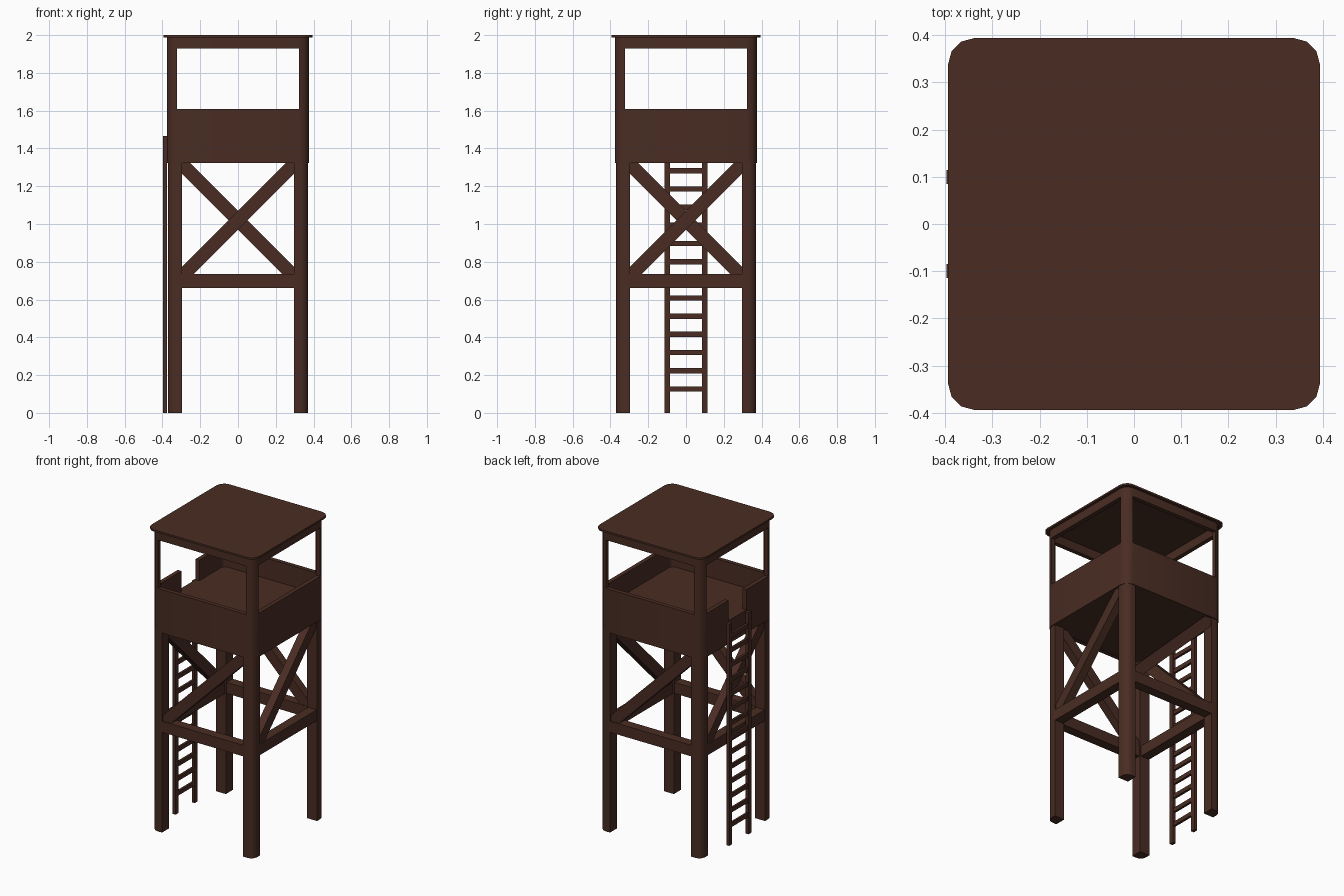
import bpy
import bmesh
from math import sin, cos, pi
from mathutils import Matrix, Vector

cube = bpy.data.objects.get("Cube")
if cube:
    bpy.data.objects.remove(cube, do_unlink=True)

# Single dark timber colour
BROWN = (0.067, 0.0255, 0.0165, 1)
wood = bpy.data.materials.new("dark brown wood")
wood.use_nodes = True
wood.diffuse_color = BROWN
wood.node_tree.nodes["Principled BSDF"].inputs["Base Color"].default_value = BROWN


def make(name, bm):
    bmesh.ops.recalc_face_normals(bm, faces=bm.faces)
    mesh = bpy.data.meshes.new(name)
    bm.to_mesh(mesh)
    bm.free()
    mesh.materials.append(wood)
    obj = bpy.data.objects.new(name, mesh)
    bpy.context.collection.objects.link(obj)
    return obj


def box(name, lo, hi, turn=None):
    lo, hi = Vector(lo), Vector(hi)
    bm = bmesh.new()
    bmesh.ops.create_cube(bm, size=1)
    bmesh.ops.scale(bm, vec=hi - lo, verts=bm.verts)
    bmesh.ops.translate(bm, vec=(lo + hi) / 2, verts=bm.verts)
    if turn:
        bm.transform(turn)
    return make(name, bm)


def arc(cx, cy, radius, start, steps=3):
    return [(cx + radius * cos(start + pi / 2 * i / steps),
             cy + radius * sin(start + pi / 2 * i / steps)) for i in range(steps + 1)]


def rounded_square(half, radius):
    pts = []
    for k, (sx, sy) in enumerate([(1, 1), (-1, 1), (-1, -1), (1, -1)]):
        pts += arc(sx * (half - radius), sy * (half - radius), radius, k * pi / 2)
    return pts


def prism(name, outline, z0, z1, turn=None):
    bm = bmesh.new()
    face = bm.faces.new([bm.verts.new((x, y, z0)) for x, y in outline])
    top = bmesh.ops.extrude_face_region(bm, geom=[face])["geom"]
    bmesh.ops.translate(bm, vec=(0, 0, z1 - z0),
                        verts=[g for g in top if isinstance(g, bmesh.types.BMVert)])
    if turn:
        bm.transform(turn)
    return make(name, bm)


def cut(obj, cutter):
    mod = obj.modifiers.new("cut", "BOOLEAN")
    mod.operation, mod.solver, mod.object = "DIFFERENCE", "EXACT", cutter
    bpy.context.view_layer.objects.active = obj
    bpy.ops.object.modifier_apply(modifier=mod.name)
    bpy.data.objects.remove(cutter, do_unlink=True)


SIDES = ["front", "left", "back", "right"]
DECK, SILL, HEAD, EAVES = 1.475, 1.61, 1.93, 1.99
smooth = []

# Legs, tie beams and one diagonal brace per side, repeated around the tower
leg_outline = [(0.297, 0.297), (0.37, 0.297)] + arc(0.33, 0.33, 0.04, 0) + [(0.297, 0.37)]
for k, side in enumerate(SIDES):
    turn = Matrix.Rotation(k * pi / 2, 4, "Z")
    smooth.append(prism(side + "_leg", leg_outline, 0, 1.33, turn))
    box(side + "_tie_beam", (-0.31, -0.368, 0.662), (0.31, -0.305, 0.735), turn)
    lean = turn @ Matrix.Translation((0, 0, 1.02)) @ Matrix.Rotation(-pi / 4, 4, "Y")
    box(side + "_diagonal_brace", (-0.43, -0.362, -0.035), (0.43, -0.308, 0.035), lean)

# Cabin shell: rounded tube with a window in every side
cabin = prism("cabin_walls", rounded_square(0.376, 0.055), 1.322, EAVES)
cut(cabin, prism("hollow", rounded_square(0.348, 0.027), 1.2, 2.1))
for k in range(4):
    cut(cabin, box("window", (-0.323, -0.5, SILL), (0.323, -0.25, HEAD),
                   Matrix.Rotation(k * pi / 2, 4, "Z")))
# Doorway above the ladder
cut(cabin, box("doorway", (-0.5, -0.093, DECK), (-0.25, 0.093, SILL + 0.05)))
smooth.append(cabin)

# Floor and roof
prism("cabin_floor", rounded_square(0.362, 0.041), 1.324, DECK)
smooth.append(prism("roof", rounded_square(0.394, 0.055), EAVES - 0.002, 2.0))

# Ladder
for s, side in ((-1, "front"), (1, "back")):
    y = s * 0.1
    box("ladder_" + side + "_rail", (-0.397, y - 0.015, 0), (-0.376, y + 0.015, 1.465))
for i in range(14):
    z = 0.127 + i * 0.0962
    box("ladder_rung", (-0.394, -0.09, z - 0.014), (-0.379, 0.09, z + 0.014))

# Soft shading on rounded corners
bpy.ops.object.select_all(action="DESELECT")
for obj in smooth:
    obj.select_set(True)
bpy.context.view_layer.objects.active = cabin
bpy.ops.object.shade_smooth_by_angle(angle=0.6)
